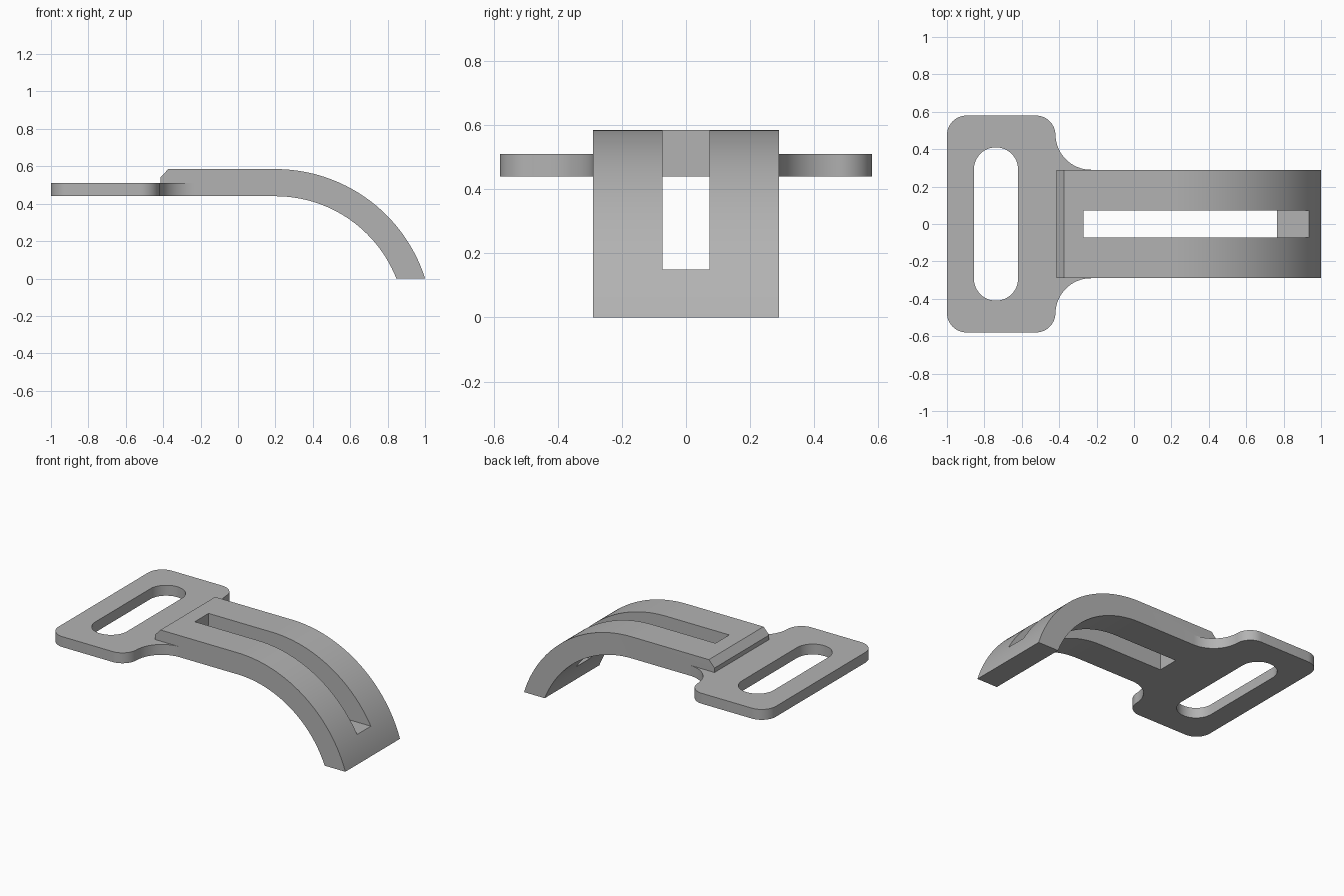
import bpy, bmesh
from math import cos, sin, pi, sqrt, atan2

if "Cube" in bpy.data.objects:
    bpy.data.objects.remove(bpy.data.objects["Cube"])

steel = bpy.data.materials.new("grey_metal")
steel.use_nodes = True
grey = (0.45, 0.45, 0.45, 1)
steel.diffuse_color = grey
steel.node_tree.nodes["Principled BSDF"].inputs["Base Color"].default_value = grey


def arc(cx, cy, r, a0, a1, n=16):
    return [(cx + r * cos(a0 + (a1 - a0) * i / n),
             cy + r * sin(a0 + (a1 - a0) * i / n)) for i in range(n + 1)]


def prism(name, outline, lo, hi, plane="XY"):
    """Extrude a closed outline from lo to hi along the axis normal to its plane."""
    place = (lambda p: (p[0], p[1], lo)) if plane == "XY" else (lambda p: (p[0], lo, p[1]))
    bm = bmesh.new()
    face = bm.faces.new([bm.verts.new(place(p)) for p in outline])
    new = bmesh.ops.extrude_face_region(bm, geom=[face])["geom"]
    move = (0, 0, hi - lo) if plane == "XY" else (0, hi - lo, 0)
    bmesh.ops.translate(bm, verts=[v for v in new if isinstance(v, bmesh.types.BMVert)], vec=move)
    bmesh.ops.recalc_face_normals(bm, faces=bm.faces)
    mesh = bpy.data.meshes.new(name)
    bm.to_mesh(mesh)
    bm.free()
    mesh.materials.append(steel)
    obj = bpy.data.objects.new(name, mesh)
    bpy.context.collection.objects.link(obj)
    return obj


def combine(target, tool, operation):
    """Apply a boolean and discard the tool."""
    tool.hide_render = True
    bpy.context.view_layer.objects.active = target
    mod = target.modifiers.new(operation.lower(), "BOOLEAN")
    mod.object, mod.operation, mod.solver = tool, operation, "EXACT"
    bpy.ops.object.modifier_apply(modifier=mod.name)
    bpy.data.objects.remove(tool)


HALF_W, BASE, PLATE_TOP, TOP = 0.29, 0.44, 0.51, 0.585

# Strap plate: rounded corners, concave fillets running into the arm
corner, neck, edge, half = 0.105, 0.19, -0.42, 0.58
side = (arc(edge + neck, HALF_W + neck, neck, 1.5 * pi, pi)
        + arc(edge - corner, half - corner, corner, 0, pi / 2)
        + arc(-1 + corner, half - corner, corner, pi / 2, pi))
plate = prism("strap_plate", side + [(x, -y) for x, y in reversed(side)], BASE, PLATE_TOP)

# Rounded strap slot
r = 0.118
slot = arc(-0.738, 0.41 - r, r, 0, pi, 24) + arc(-0.738, r - 0.41, r, pi, 2 * pi, 24)
combine(plate, prism("strap_slot", slot, 0.3, 0.7), "DIFFERENCE")

# Curved arm: chamfered start, flat run, then a quarter-like bend down to the ground
cx, outer = 0.2, 0.84
cz, inner = TOP - outer, outer - (TOP - BASE)


def ground_angle(radius):
    return atan2(-cz, sqrt(radius ** 2 - cz ** 2))


profile = ([(-0.415, BASE), (-0.415, 0.54), (-0.373, TOP)]
           + arc(cx, cz, outer, pi / 2, ground_angle(outer), 40)
           + arc(cx, cz, inner, ground_angle(inner), pi / 2, 40))
arm = prism("hook_arm", profile, -HALF_W, HALF_W, "XZ")
combine(arm, plate, "UNION")

# Long slot through the arm, ending on a level floor
window = [(-0.27, 0.15), (1.2, 0.15), (1.2, 0.8), (-0.27, 0.8)]
combine(arm, prism("arm_slot", window, -0.073, 0.073, "XZ"), "DIFFERENCE")

arm.name = "strap_hook"
bpy.ops.object.select_all(action="DESELECT")
arm.select_set(True)
bpy.context.view_layer.objects.active = arm
bpy.ops.object.shade_smooth_by_angle(angle=pi / 6)
